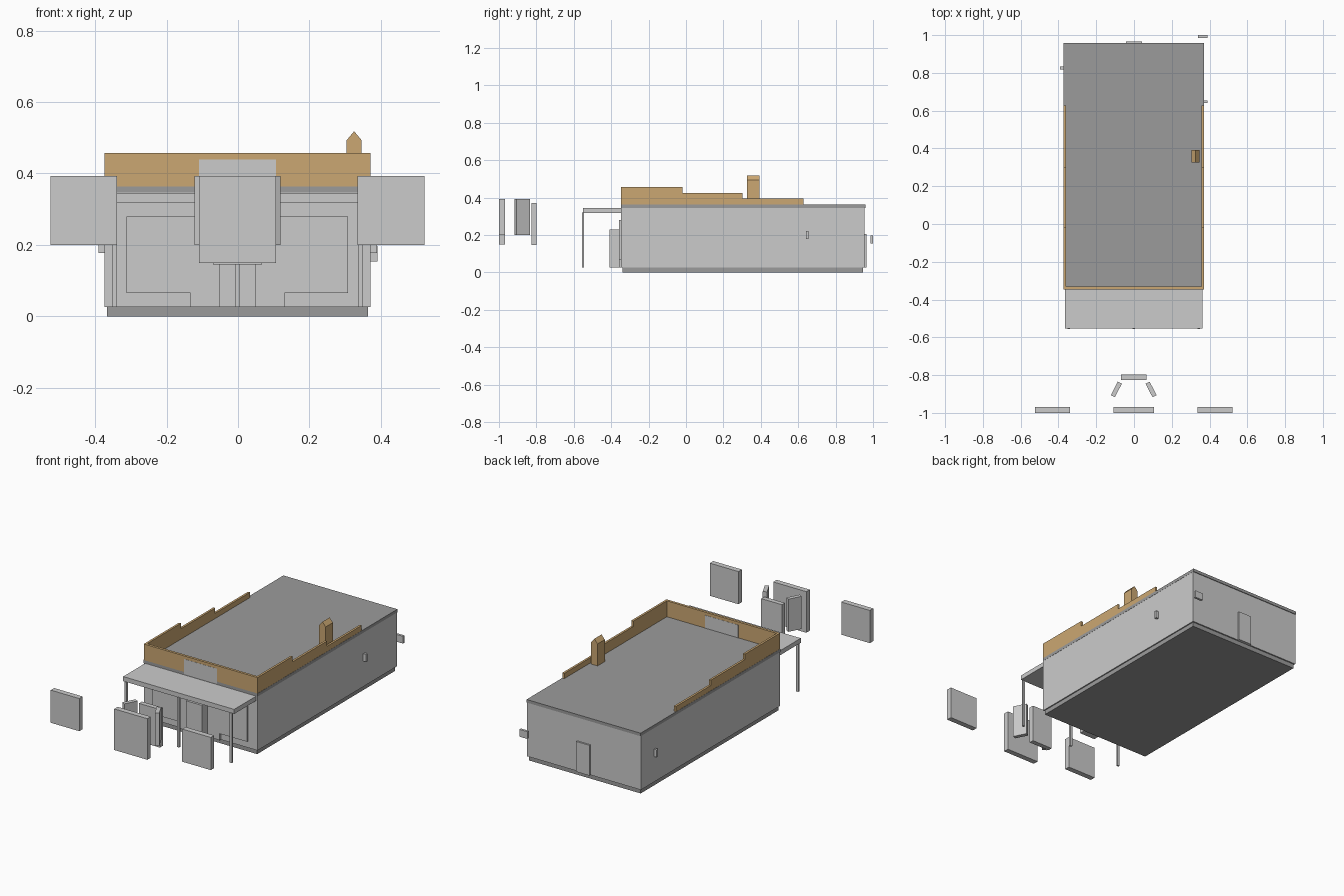
import bpy, bmesh, math
from mathutils import Matrix

if "Cube" in bpy.data.objects:
    bpy.data.objects.remove(bpy.data.objects["Cube"])

CX = -0.0015  # centre line of the building


def material(name, rgb):
    m = bpy.data.materials.new(name)
    m.diffuse_color = (*rgb, 1)
    m.use_nodes = True
    m.node_tree.nodes["Principled BSDF"].inputs["Base Color"].default_value = m.diffuse_color
    return m


brown = material("brown_brick", (0.60, 0.39, 0.17))
dark = material("dark_roofing", (0.33, 0.33, 0.33))


def finish(name, bm, mat=None):
    bmesh.ops.recalc_face_normals(bm, faces=bm.faces)
    me = bpy.data.meshes.new(name)
    bm.to_mesh(me)
    bm.free()
    ob = bpy.data.objects.new(name, me)
    bpy.context.collection.objects.link(ob)
    if mat:
        me.materials.append(mat)
    return ob


def box(name, x, y, z, mat=None, turn=0):
    """Box from (min, max) ranges, turned about its own vertical axis."""
    bm = bmesh.new()
    size = [r[1] - r[0] for r in (x, y, z)]
    mid = [(r[0] + r[1]) / 2 for r in (x, y, z)]
    bmesh.ops.create_cube(bm, size=1, matrix=Matrix.Diagonal((*size, 1)))
    ob = finish(name, bm, mat)
    ob.location = mid
    ob.rotation_euler.z = turn
    return ob


def prism(name, pts, axis, lo, hi, mat=None):
    """Extrude a profile along x (points are y,z) or along y (points are x,z)."""
    bm = bmesh.new()
    put = (lambda p, d: (d, *p)) if axis == 'x' else (lambda p, d: (p[0], d, p[1]))
    face = bm.faces.new([bm.verts.new(put(p, lo)) for p in pts])
    new = bmesh.ops.extrude_face_region(bm, geom=[face])['geom']
    vec = (hi - lo, 0, 0) if axis == 'x' else (0, hi - lo, 0)
    bmesh.ops.translate(bm, vec=vec, verts=[v for v in new if isinstance(v, bmesh.types.BMVert)])
    return finish(name, bm, mat)


# Building shell
box("foundation", (CX - .365, CX + .365), (-.34, .947), (0, .028), dark)
box("walls", (CX - .372, CX + .372), (-.347, .955), (.026, .347))
box("roof_slab", (CX - .373, CX + .373), (-.347, .959), (.345, .363), dark)

# Parapets: full-height front, sides stepping down to the back
box("front_parapet", (CX - .372, CX + .372), (-.347, -.332), (.362, .457), brown)
steps = [(-.333, .362), (-.333, .457), (-.018, .457), (-.018, .425),
         (.302, .425), (.302, .394), (.627, .394), (.627, .362)]
for name, s in (("left_parapet", -1), ("right_parapet", 1)):
    prism(name, steps, 'x', CX + s * .359, CX + s * .372, brown)
box("sign_panel", (CX - .108, CX + .108), (-.348, -.331), (.35, .439))

# Chimney with a gabled top
prism("chimney", [(.304, .36), (.346, .36), (.346, .493), (.325, .518), (.304, .493)],
      'y', .325, .392, brown)

# Porch canopy and posts
box("canopy", (CX - .363, CX + .363), (-.552, -.347), (.318, .345))
for name, x in (("left_post", -.344), ("middle_post", 0), ("right_post", .344)):
    box(name, (CX + x - .007, CX + x + .007), (-.557, -.546), (.026, .32))

# Shop front: wide glazing with a door bay, and a box at the entrance
half = [(.31, .28), (.31, .065), (.132, .065), (.132, .026)]
front = [(CX + x, z) for x, z in half] + [(CX - x, z) for x, z in reversed(half)]
prism("shop_front", front, 'y', -.357, -.345)
box("entrance_box", (CX - .052, CX + .052), (-.408, -.35), (.026, .23))

# Back door and wall fittings
box("back_door", (-.043, .043), (.953, .965), (.026, .205))
box("left_meter", (-.391, -.372), (.818, .834), (.177, .221))
box("right_meter", (.368, .389), (.641, .655), (.177, .221))
box("rear_panel", (.338, .39), (.986, 1.0), (.154, .197))

# Free-standing display panels in front
box("display_centre", (CX - .108, CX + .108), (-1.0, -.968), (.15, .393))
box("display_back", (CX - .068, CX + .068), (-.826, -.798), (.145, .37))
for name, s in (("left", -1), ("right", 1)):
    x = CX + s * .43
    box(name + "_display", (x - .0935, x + .0935), (-1.0, -.968), (.2, .393))
    x = CX + s * .092
    box(name + "_angled_display", (x - .012, x + .012), (-.916, -.836), (.2, .393),
        turn=s * math.radians(27))
